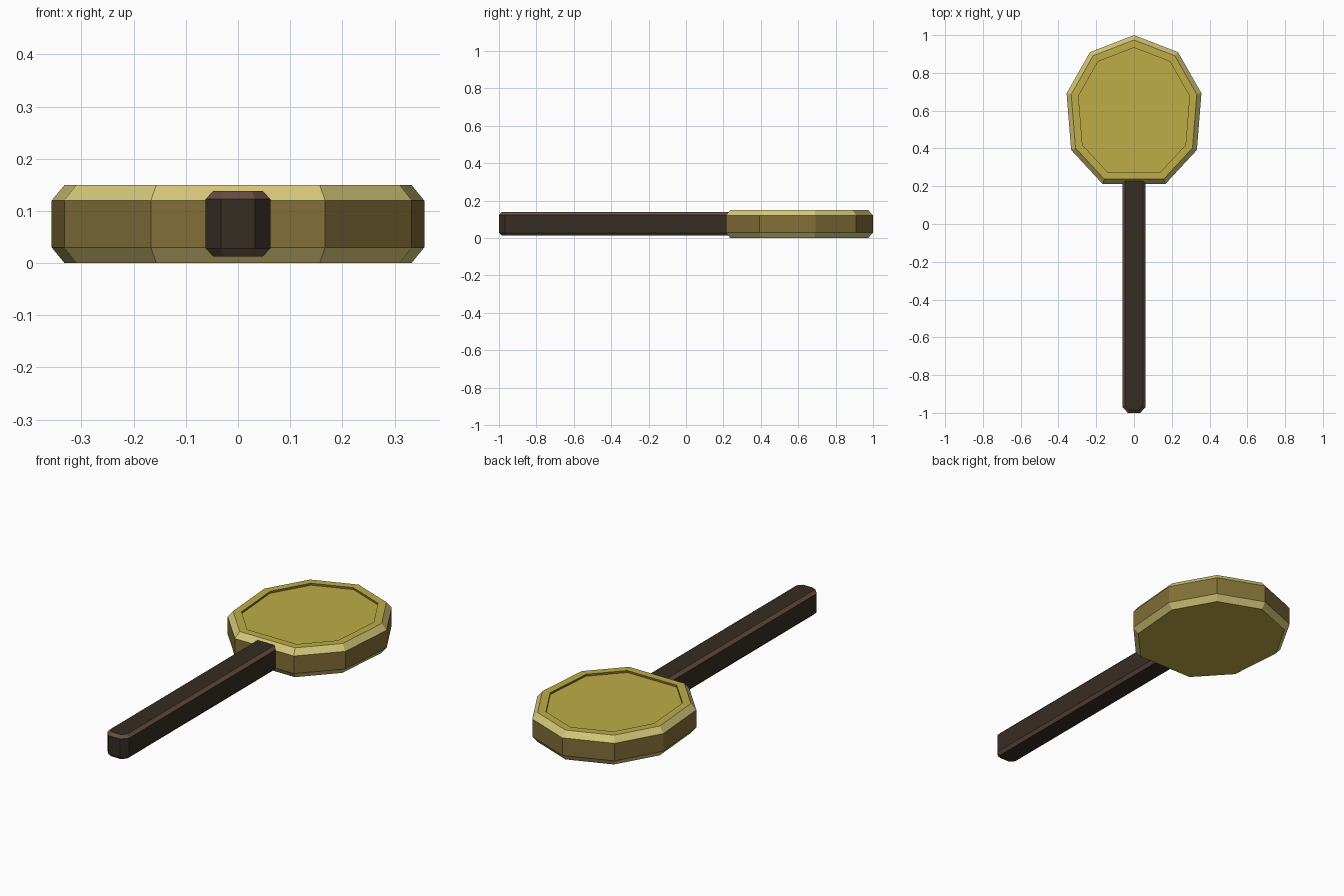
import bpy, bmesh

if "Cube" in bpy.data.objects:
    bpy.data.objects.remove(bpy.data.objects["Cube"])


def material(name, srgb):
    m = bpy.data.materials.new(name)
    lin = [((c / 255 + 0.055) / 1.055) ** 2.4 for c in srgb]
    m.diffuse_color = (*lin, 1)
    m.use_nodes = True
    m.node_tree.nodes["Principled BSDF"].inputs["Base Color"].default_value = m.diffuse_color
    return m


yellow = material("yellow", (189, 172, 69))
pale = material("pale_yellow", (212, 199, 121))
ochre = material("ochre", (130, 111, 56))
dark = material("dark_brown", (54, 45, 36))
brown = material("edge_brown", (104, 78, 66))


def mirrored(half):
    """Closed outline from its right half, skipping points on the axis."""
    return half + [(-x, y) for x, y in reversed(half) if x > 0]


def inset(pts, d):
    """Offset a convex clockwise or anticlockwise outline inwards by d."""
    n = len(pts)
    area = sum(pts[i][0] * pts[(i + 1) % n][1] - pts[(i + 1) % n][0] * pts[i][1] for i in range(n))
    s = 1 if area > 0 else -1
    lines = []
    for i in range(n):
        (x0, y0), (x1, y1) = pts[i], pts[(i + 1) % n]
        l = ((x1 - x0) ** 2 + (y1 - y0) ** 2) ** 0.5
        nx, ny = -s * (y1 - y0) / l, s * (x1 - x0) / l
        lines.append((nx, ny, nx * x0 + ny * y0 + d))
    out = []
    for i in range(n):
        a, b, c = lines[i - 1]
        e, f, g = lines[i]
        det = a * f - b * e
        out.append(((c * f - b * g) / det, (a * g - c * e) / det))
    return out


def stack(name, rings, band_mats, cap_mat, mats):
    """Join outlines at rising heights into a closed solid."""
    bm = bmesh.new()
    loops = [[bm.verts.new((x, y, z)) for x, y in pts] for pts, z in rings]
    n = len(loops[0])
    for k, mi in enumerate(band_mats):
        for i in range(n):
            j = (i + 1) % n
            f = bm.faces.new((loops[k][i], loops[k][j], loops[k + 1][j], loops[k + 1][i]))
            f.material_index = mi
    for loop in (loops[0], loops[-1]):
        bm.faces.new(loop).material_index = cap_mat
    bmesh.ops.recalc_face_normals(bm, faces=bm.faces)
    me = bpy.data.meshes.new(name)
    bm.to_mesh(me)
    bm.free()
    for m in mats:
        me.materials.append(m)
    ob = bpy.data.objects.new(name, me)
    bpy.context.collection.objects.link(ob)
    return ob


# Nine-sided head with bevelled rims and a shallow recess on top
head = mirrored([(0, 1.0), (0.233, 0.91), (0.357, 0.692), (0.333, 0.392), (0.167, 0.213)])
rim = inset(head, 0.024)
panel = inset(head, 0.062)
stack("head",
      [(rim, 0), (head, 0.03), (head, 0.12), (rim, 0.15), (panel, 0.15), (panel, 0.14)],
      [1, 2, 1, 0, 2], 0, [yellow, pale, ochre])

# Handle bar with cut corners and bevelled edges
bar = mirrored([(0.062, 0.25), (0.062, -0.968), (0.033, -1.0)])
bar_in = inset(bar, 0.0145)
stack("handle",
      [(bar_in, 0.013), (bar, 0.028), (bar, 0.123), (bar_in, 0.138)],
      [1, 0, 1], 0, [dark, brown])
